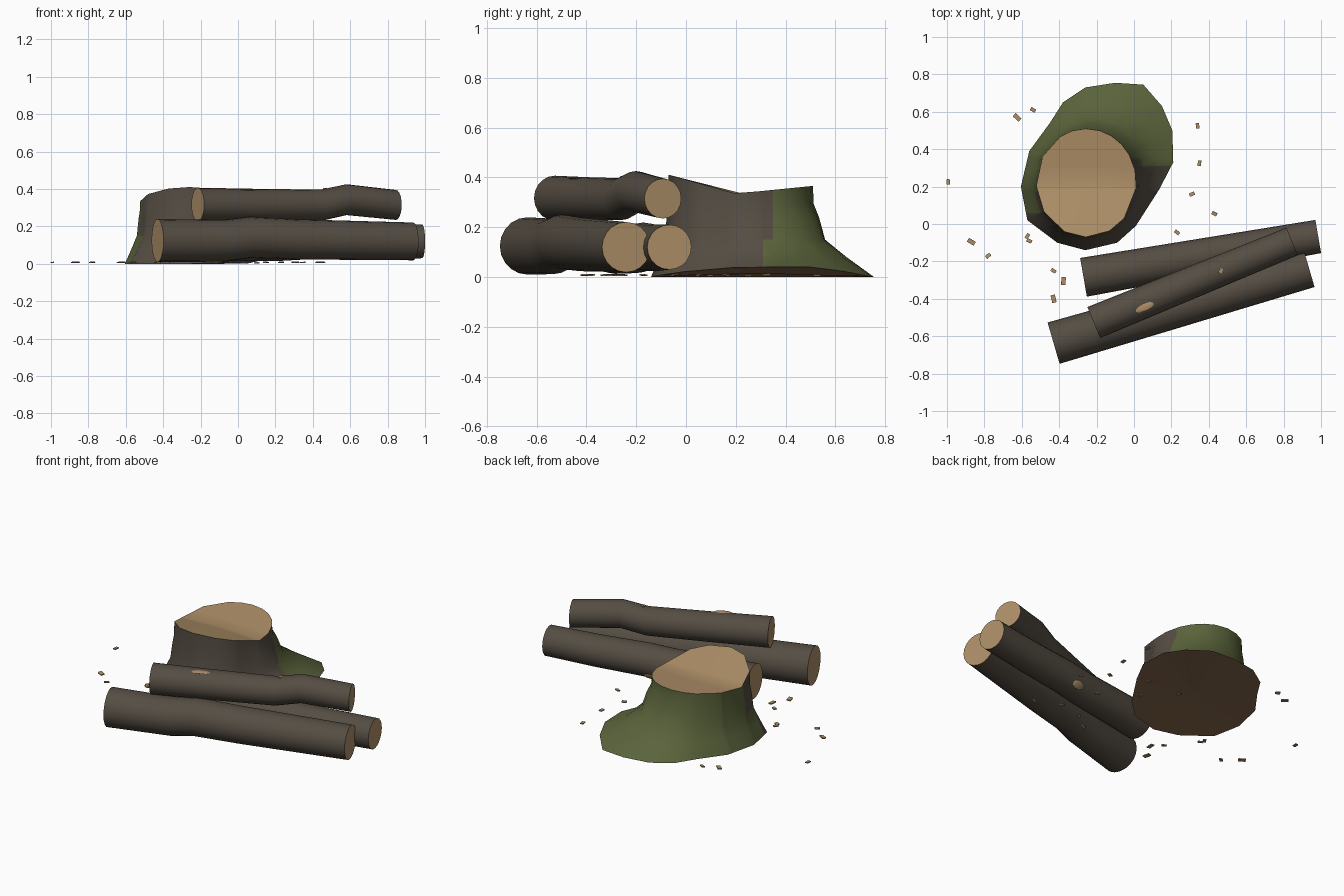
import bpy, bmesh, math, random
from mathutils import Vector, Matrix

if "Cube" in bpy.data.objects:
    bpy.data.objects.remove(bpy.data.objects["Cube"])
random.seed(4)


def material(name, rgb):
    m = bpy.data.materials.new(name)
    m.diffuse_color = (*rgb, 1)
    m.use_nodes = True
    m.node_tree.nodes["Principled BSDF"].inputs["Base Color"].default_value = m.diffuse_color
    return m


BARK = material("bark", (0.09, 0.074, 0.056))
WOOD = material("cut wood", (0.42, 0.275, 0.137))
MOSS = material("moss", (0.102, 0.126, 0.044))
SOIL = material("soil", (0.25, 0.145, 0.075))


def finish(bm, name, mats, sharp=40):
    bmesh.ops.recalc_face_normals(bm, faces=bm.faces)
    me = bpy.data.meshes.new(name)
    bm.to_mesh(me)
    bm.free()
    for m in mats:
        me.materials.append(m)
    me.shade_smooth()
    me.set_sharp_from_angle(angle=math.radians(sharp))
    ob = bpy.data.objects.new(name, me)
    bpy.context.collection.objects.link(ob)
    return ob


def loft(bm, rings):
    """Skin a list of closed point rings; return the vertex rings."""
    vr = [[bm.verts.new(p) for p in ring] for ring in rings]
    for a, b in zip(vr, vr[1:]):
        for i in range(len(a)):
            j = (i + 1) % len(a)
            bm.faces.new((a[i], a[j], b[j], b[i]))
    return vr


def fan(bm, ring, centre, mat):
    mid = bm.verts.new(centre)
    for i, v in enumerate(ring):
        bm.faces.new((v, ring[(i + 1) % len(ring)], mid)).material_index = mat


def log(name, start, end, r0, r1, heights, sides=20):
    """Tapered log; heights holds (fraction, centre z) pairs."""
    bm = bmesh.new()
    start, end = Vector((*start, 0)), Vector((*end, 0))
    axis = (end - start).normalized()
    across = Vector((-axis.y, axis.x, 0))
    rings = []
    for t, z in heights:
        c = start.lerp(end, t) + Vector((0, 0, z))
        r = r0 + (r1 - r0) * t
        rings.append([c + across * r * math.cos(k * math.tau / sides)
                      + Vector((0, 0, r * math.sin(k * math.tau / sides)))
                      for k in range(sides)])
    vr = loft(bm, rings)
    for ring in (vr[0], vr[-1]):
        bm.faces.new(ring).material_index = 1
    return finish(bm, name, [BARK, WOOD])


# Stacked logs
log("back_log", (-0.27, -0.285), (0.985, -0.067), 0.105, 0.09,
    [(0, 0.118), (0.4, 0.115), (0.52, 0.122), (0.75, 0.117), (1, 0.12)])
log("front_log", (-0.43, -0.637), (0.937, -0.24), 0.115, 0.101,
    [(0, 0.125), (0.26, 0.123), (0.36, 0.141), (0.54, 0.131), (1, 0.12)])
log("upper_log", (-0.215, -0.527), (0.845, -0.093), 0.09, 0.08,
    [(0, 0.317), (0.3, 0.314), (0.62, 0.313), (0.75, 0.343), (1, 0.315)])

# Stump: flared base outline blended up to a round cut
base = [(0.21, 0.33), (0.205, 0.5), (0.15, 0.63), (0.05, 0.745), (-0.1, 0.755),
        (-0.26, 0.73), (-0.38, 0.65), (-0.45, 0.54), (-0.56, 0.39), (-0.605, 0.2),
        (-0.57, 0.02), (-0.41, -0.1), (-0.26, -0.14), (-0.09, -0.1), (0.01, -0.01),
        (0.135, 0.185)]
CX, CY = -0.255, 0.22


def cut_height(y):
    return 0.335 + (0.28 * (0.2 - y) if y < 0.2 else 0.1 * (y - 0.2))


def clamp(v):
    return min(1, max(0, v))


def stump_ring(z, flare):
    pts = []
    for bx, by in base:
        a = math.atan2(by - CY, bx - CX)
        tx, ty = CX + 0.268 * math.cos(a), CY + 0.29 * math.sin(a)
        x, y = tx + (bx - tx) * flare, ty + (by - ty) * flare
        if z is None:
            h = cut_height(y)
        elif z == 0:                              # right edge lifts off the ground
            h = 0.04 * clamp((bx + 0.15) / 0.3) * clamp((0.76 - by) / 0.22)
        else:
            h = z
        pts.append((x, y, h))
    return pts


bm = bmesh.new()
vr = loft(bm, [stump_ring(0, 1), stump_ring(0.08, 0.57), stump_ring(0.15, 0.22),
               stump_ring(0.24, 0.11), stump_ring(0.295, 0.01), stump_ring(None, 0)])
fan(bm, vr[0], (CX + 0.05, CY + 0.08, 0.014), 3)  # soil underside
fan(bm, vr[-1], (CX, CY, cut_height(CY)), 1)      # sawn top
# Moss covers the back; its edge steps outward towards the ground
edges = {"right_high": 0.35, "right_low": 0.31, "left_high": 0.17, "left_low": 0.06}
for y in edges.values():
    bmesh.ops.bisect_plane(bm, geom=bm.verts[:] + bm.edges[:] + bm.faces[:],
                           dist=1e-5, plane_co=(0, y, 0), plane_no=(0, 1, 0))
for f in bm.faces:
    if f.material_index == 0:
        c = f.calc_center_median()
        if c.x > CX:
            limit = edges["right_high" if c.z > 0.17 else "right_low"]
        else:
            limit = edges["left_high" if c.z > 0.12 else "left_low"]
        f.material_index = 2 if c.y > limit else 0
finish(bm, "stump", [BARK, WOOD, MOSS, SOIL], 45)


# Bare scars where branches were cut
def scar(name, loc, rot, size):
    bm = bmesh.new()
    m = Matrix.LocRotScale(Vector(loc), rot.to_quaternion(), Vector(size))
    bmesh.ops.create_uvsphere(bm, u_segments=12, v_segments=6, radius=1, matrix=m)
    finish(bm, name, [WOOD])


scar("upper_scar", (0.055, -0.443, 0.397),
     Matrix.Rotation(math.atan2(0.434, 1.05), 3, 'Z'), (0.055, 0.024, 0.005))
scar("back_scar", (0.32, -0.106, 0.058),
     Matrix.Rotation(0.17, 3, 'Z') @ Matrix.Rotation(-0.7, 3, 'X'), (0.04, 0.006, 0.025))

# Wood chips scattered on the ground and one on the upper log
chips = [(-0.625, 0.57, 2.4), (-0.54, 0.61, 2.6), (-0.993, 0.225, 1.5), (-0.87, -0.095, 2.6),
         (-0.78, -0.17, 0.7), (-0.57, -0.065, 1.0), (-0.56, -0.09, 2.7), (-0.43, -0.25, 2.6),
         (-0.377, -0.305, 1.5), (-0.43, -0.40, 1.8), (0.34, 0.525, 1.7), (0.35, 0.325, 1.5),
         (0.31, 0.16, 0.4), (0.43, 0.055, 2.7), (0.23, -0.045, 2.5),
         (0.05, -0.38, 0.5), (0.3, -0.27, 2.0), (0.15, -0.3, 1.0), (0.45, -0.33, 0.3)]
long_chips = {0, 3, 8, 9}


def chip(bm, x, y, z, angle, size):
    rot = Matrix.Rotation(angle, 3, 'Z') @ Matrix.Rotation(random.uniform(-0.15, 0.15), 3, 'X')
    bmesh.ops.create_cube(bm, size=1, matrix=Matrix.LocRotScale(
        Vector((x, y, z)), rot.to_quaternion(), Vector(size)))


bm = bmesh.new()
for i, (x, y, a) in enumerate(chips):
    size = (0.042, 0.023, 0.006) if i in long_chips else (0.029, 0.018, 0.006)
    chip(bm, x, y, 0.008, a, size)
for x, y, a in [(0.1, 0.25, 0.4), (-0.12, 0.25, 2.0), (0.03, 0.1, 1.2)]:
    chip(bm, x, y, 0.005, a, (0.026, 0.017, 0.006))
chip(bm, 0.465, -0.25, 0.402, 1.2, (0.024, 0.016, 0.006))
finish(bm, "wood_chips", [WOOD])
